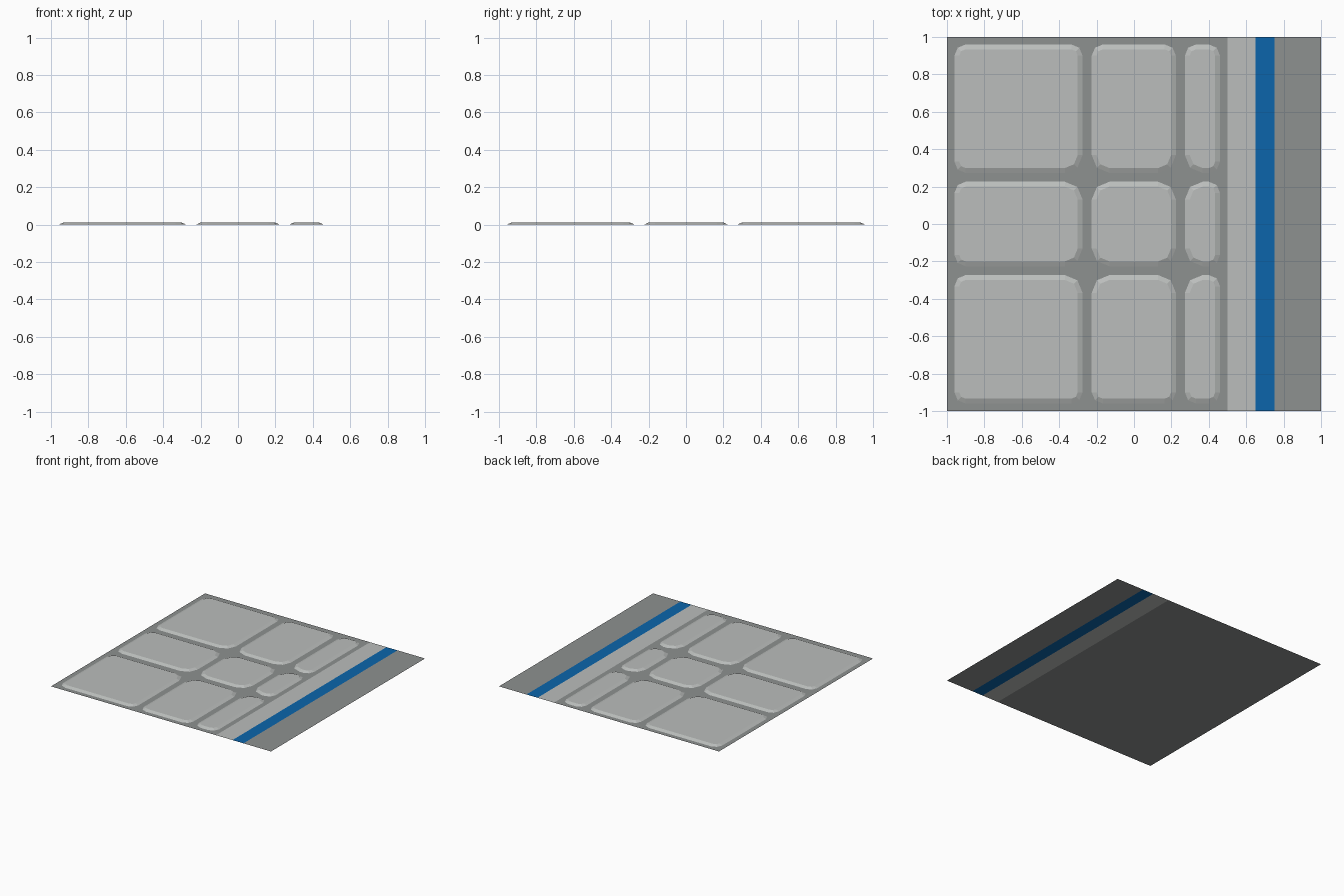
import bpy, math

if "Cube" in bpy.data.objects:
    bpy.data.objects.remove(bpy.data.objects["Cube"])


def material(name, rgb):
    m = bpy.data.materials.new(name)
    m.diffuse_color = (*rgb, 1)
    m.use_nodes = True
    m.node_tree.nodes["Principled BSDF"].inputs["Base Color"].default_value = m.diffuse_color
    return m


dark = material("mid grey", (0.27, 0.283, 0.28))
light = material("light grey", (0.497, 0.515, 0.505))
blue = material("blue", (0.0035, 0.13, 0.41))


def add_mesh(name, verts, faces, mat):
    me = bpy.data.meshes.new(name)
    me.from_pydata(verts, [], faces)
    me.materials.append(mat)
    ob = bpy.data.objects.new(name, me)
    bpy.context.collection.objects.link(ob)
    return ob


# Flat sheet, divided lengthwise into coloured bands
for name, x0, x1, mat in (
    ("paving_base", -1, 0.5, dark),
    ("kerb_strip", 0.5, 0.65, light),
    ("blue_line", 0.65, 0.75, blue),
    ("road_edge", 0.75, 1, dark),
):
    add_mesh(name, [(x0, -1, 0), (x1, -1, 0), (x1, 1, 0), (x0, 1, 0)], [(0, 1, 2, 3)], mat)

HEIGHT = 0.011
BEVEL = 0.026


def outline(x0, x1, y0, y1, radii, inset, z):
    """Rounded rectangle, counter-clockwise, two segments per corner."""
    corners = ((x0, y0, 1, 1, 180), (x1, y0, -1, 1, 270),
               (x1, y1, -1, -1, 0), (x0, y1, 1, -1, 90))
    pts = []
    for (x, y, sx, sy, start), r in zip(corners, radii):
        cx, cy, rr = x + sx * r, y + sy * r, r - inset
        for k in range(3):
            a = math.radians(start + 45 * k)
            pts.append((cx + rr * math.cos(a), cy + rr * math.sin(a), z))
    return pts


# Raised slabs; corners meeting at a crossing are rounded more
columns = ((-0.96, -0.275), (-0.226, 0.224), (0.272, 0.46))
rows = ((-0.96, -0.273), (-0.226, 0.226), (0.273, 0.96))
for i, (x0, x1) in enumerate(columns):
    for j, (y0, y1) in enumerate(rows):
        radii = [0.095 if abs(x) < 0.3 and abs(y) < 0.3 else 0.06
                 for x, y in ((x0, y0), (x1, y0), (x1, y1), (x0, y1))]
        low = outline(x0, x1, y0, y1, radii, 0, 0)
        top = outline(x0, x1, y0, y1, radii, BEVEL, HEIGHT)
        n = len(low)
        faces = [(k, (k + 1) % n, n + (k + 1) % n, n + k) for k in range(n)]
        faces.append(tuple(range(n, 2 * n)))
        add_mesh(f"paving_slab_{i}_{j}", low + top, faces, light)
